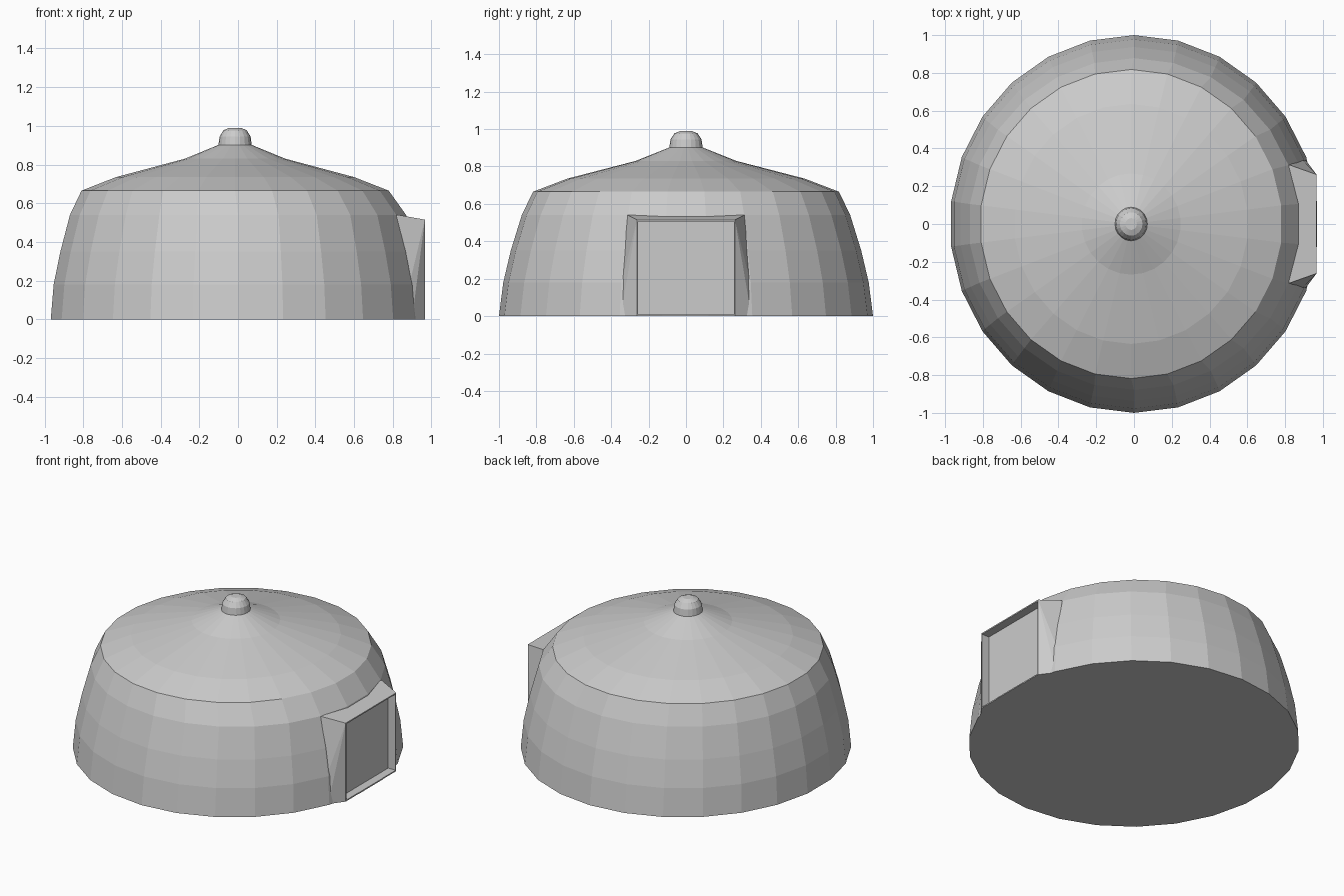
import bpy, bmesh
from math import sin, cos, pi

if "Cube" in bpy.data.objects:
    bpy.data.objects.remove(bpy.data.objects["Cube"])


def finish(name, bm):
    bmesh.ops.recalc_face_normals(bm, faces=bm.faces)
    me = bpy.data.meshes.new(name)
    bm.to_mesh(me)
    bm.free()
    ob = bpy.data.objects.new(name, me)
    bpy.context.collection.objects.link(ob)
    return ob


def lathe(name, rings, sides):
    """Stack of elliptical rings: (centre x, x radius, y radius, z)."""
    bm = bmesh.new()
    loops = []
    for cx, rx, ry, z in rings:
        loops.append([bm.verts.new((cx + rx * cos(pi / 2 + 2 * pi * i / sides),
                                    ry * sin(pi / 2 + 2 * pi * i / sides), z))
                      for i in range(sides)])
    for a, b in zip(loops, loops[1:]):
        for i in range(sides):
            j = (i + 1) % sides
            bm.faces.new((a[i], a[j], b[j], b[i]))
    bm.faces.new(loops[0][::-1])
    bm.faces.new(loops[-1])
    return finish(name, bm)


def hull(name, half):
    """Convex solid from points mirrored across y = 0."""
    bm = bmesh.new()
    for x, y, z in half:
        bm.verts.new((x, y, z))
        bm.verts.new((x, -y, z))
    res = bmesh.ops.convex_hull(bm, input=bm.verts)
    junk = {g for g in res["geom_interior"] + res["geom_unused"]
            if isinstance(g, bmesh.types.BMVert)}
    bmesh.ops.delete(bm, geom=list(junk), context='VERTS')
    return finish(name, bm)


# Domed wall and shallow concave roof
dome = lathe("dome", [
    (0, .975, 1.0, 0), (0, .960, .977, .18), (0, .925, .937, .35),
    (0, .875, .878, .54), (-.015, .80, .818, .665),
    (-.015, .62, .635, .735), (-.015, .262, .268, .83),
    (-.015, .085, .088, .902)], 26)

# Rounded knob on the roof
lathe("roof_knob", [
    (-.015, .087, .09, .895), (-.015, .080, .083, .945),
    (-.015, .060, .062, .977), (-.015, .030, .031, .990)], 20)

# Flared door surround
frame = hull("door_frame", [
    (.966, .262, 0), (.966, .262, .515), (.825, .312, .54),
    (.885, .345, .175), (.90, .35, 0), (.70, .31, .50), (.70, .34, 0)])

# Door recess cut through both wall and surround
cutter = hull("door_recess_cutter", [
    (x, .256, z) for x in (.912, 1.1) for z in (.008, .507)])
cutter.hide_render = True
cutter.hide_viewport = True
for ob in (dome, frame):
    mod = ob.modifiers.new("door_recess", 'BOOLEAN')
    mod.operation = 'DIFFERENCE'
    mod.solver = 'EXACT'
    mod.object = cutter
